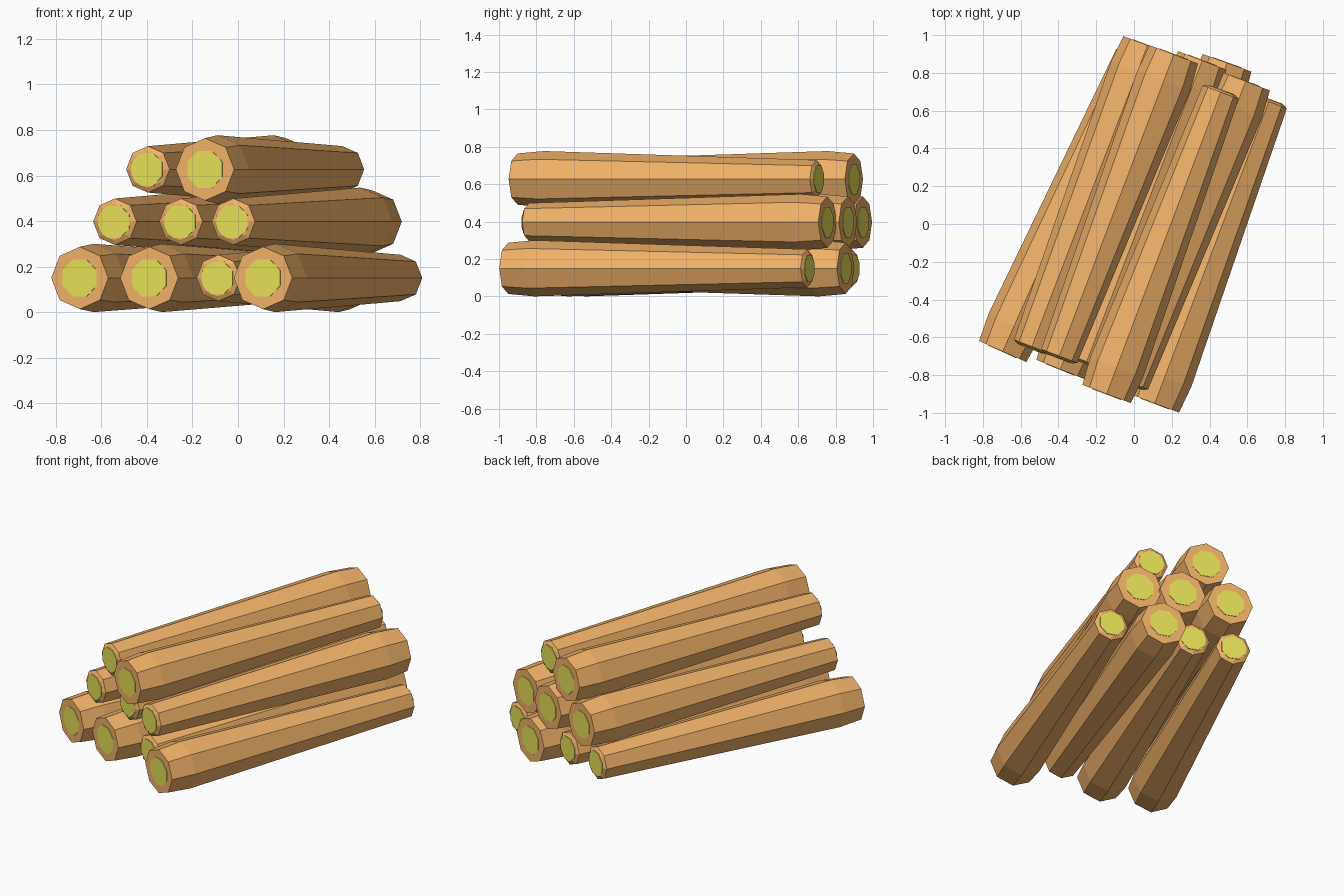
import bpy, bmesh, math
from mathutils import Vector

if "Cube" in bpy.data.objects:
    bpy.data.objects.remove(bpy.data.objects["Cube"])

SIDES = 8
LENGTH = 1.72


def material(name, rgb):
    m = bpy.data.materials.new(name)
    m.diffuse_color = (*rgb, 1)
    m.use_nodes = True
    m.node_tree.nodes["Principled BSDF"].inputs["Base Color"].default_value = m.diffuse_color
    return m


wood = material("wood", (0.87, 0.44, 0.14))
pith = material("heartwood", (0.80, 0.74, 0.10))


def lathe(bm, profile, turn, mat):
    """Capped tube along +y from (distance, radius) pairs."""
    rings = []
    for y, r in profile:
        rings.append([bm.verts.new((r * math.cos(a), y, r * math.sin(a)))
                      for a in (math.tau * i / SIDES + turn for i in range(SIDES))])
    faces = [bm.faces.new(rings[0]), bm.faces.new(rings[-1])]
    for a, b in zip(rings, rings[1:]):
        for i in range(SIDES):
            j = (i + 1) % SIDES
            faces.append(bm.faces.new((a[i], a[j], b[j], b[i])))
    for f in faces:
        f.material_index = mat


# One shared log: flared butt, straight taper, small chamfered tip
h = LENGTH / 2
bm = bmesh.new()
lathe(bm, [(-h, 0.137), (-h + 0.15, 0.15), (h - 0.012, 0.102), (h, 0.08)], 0, 0)
# Pale heartwood showing just proud of both ends
lathe(bm, [(-h - 0.003, 0.088), (h + 0.003, 0.078)], math.pi / SIDES, 1)
bmesh.ops.recalc_face_normals(bm, faces=bm.faces)
log_mesh = bpy.data.meshes.new("log")
bm.to_mesh(log_mesh)
bm.free()
log_mesh.materials.append(wood)
log_mesh.materials.append(pith)

# Rows: height, then front end x, y, heading in degrees, butt end at front
rows = [
    ("bottom", 0.150, [(-0.695, -0.675, 24.0, True), (-0.39, -0.77, 21.8, True),
                       (-0.09, -0.765, 19.8, False), (0.11, -0.95, 20.7, True)]),
    ("middle", 0.397, [(-0.545, -0.66, 21.0, False), (-0.255, -0.74, 21.0, False),
                       (-0.025, -0.85, 21.0, False)]),
    ("top", 0.627, [(-0.40, -0.71, 20.8, False), (-0.145, -0.90, 20.7, True)]),
]
for row, z, logs in rows:
    for n, (x, y, deg, butt_front) in enumerate(logs, 1):
        a = math.radians(deg)
        ob = bpy.data.objects.new(f"{row}_log_{n}", log_mesh)
        ob.location = Vector((x, y, z)) + h * Vector((math.sin(a), math.cos(a), 0))
        ob.rotation_euler.z = -a + (0 if butt_front else math.pi)
        bpy.context.collection.objects.link(ob)
